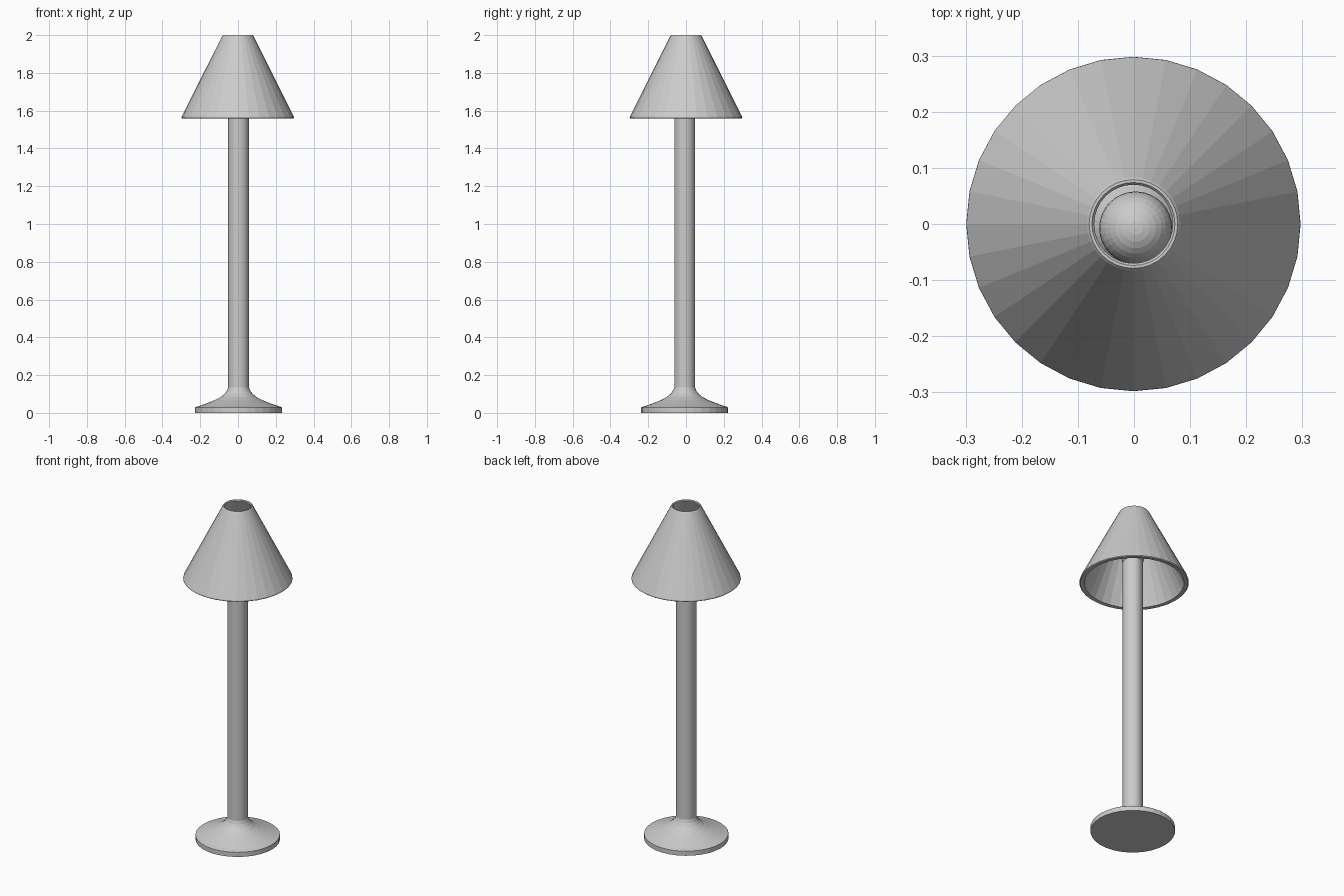
import bpy, bmesh
from math import cos, sin, tau

if "Cube" in bpy.data.objects:
    bpy.data.objects.remove(bpy.data.objects["Cube"])

SIDES = 32
AXIS = (0.003, -0.007)  # stand and bulb sit slightly off the shade's centre


def lathe(name, profile, centre, closed=False):
    """Spin (radius, z) points about a vertical axis; open ends are capped."""
    bm = bmesh.new()
    rings = [[bm.verts.new((centre[0] + r * cos(tau * i / SIDES),
                            centre[1] + r * sin(tau * i / SIDES), z))
              for i in range(SIDES)] for r, z in profile]
    pairs = list(zip(rings, rings[1:]))
    if closed:
        pairs.append((rings[-1], rings[0]))
    for a, b in pairs:
        for i in range(SIDES):
            j = (i + 1) % SIDES
            bm.faces.new((a[i], a[j], b[j], b[i]))
    if not closed:
        bm.faces.new(rings[0][::-1])
        bm.faces.new(rings[-1])
    bmesh.ops.recalc_face_normals(bm, faces=bm.faces)
    mesh = bpy.data.meshes.new(name)
    bm.to_mesh(mesh)
    bm.free()
    obj = bpy.data.objects.new(name, mesh)
    bpy.context.collection.objects.link(obj)
    return obj


# Round foot flaring up into the pole
lathe("stand", [(0.23, 0), (0.23, 0.028), (0.225, 0.032), (0.21, 0.036),
                (0.165, 0.052), (0.125, 0.068), (0.096, 0.083),
                (0.075, 0.1), (0.062, 0.117), (0.055, 0.135),
                (0.055, 1.69)], AXIS)

# Bulb on top of the pole
bpy.ops.mesh.primitive_uv_sphere_add(segments=32, ring_count=16, radius=0.065,
                                     location=(*AXIS, 1.73))
bpy.context.object.name = "bulb"

# Hollow conical shade with softened rims
lathe("shade", [(0.293, 1.558), (0.298, 1.562), (0.297, 1.568),
                (0.083, 1.995), (0.079, 2.0), (0.074, 2.0), (0.07, 1.995),
                (0.268, 1.57), (0.272, 1.56)], (-0.001, 0), closed=True)
